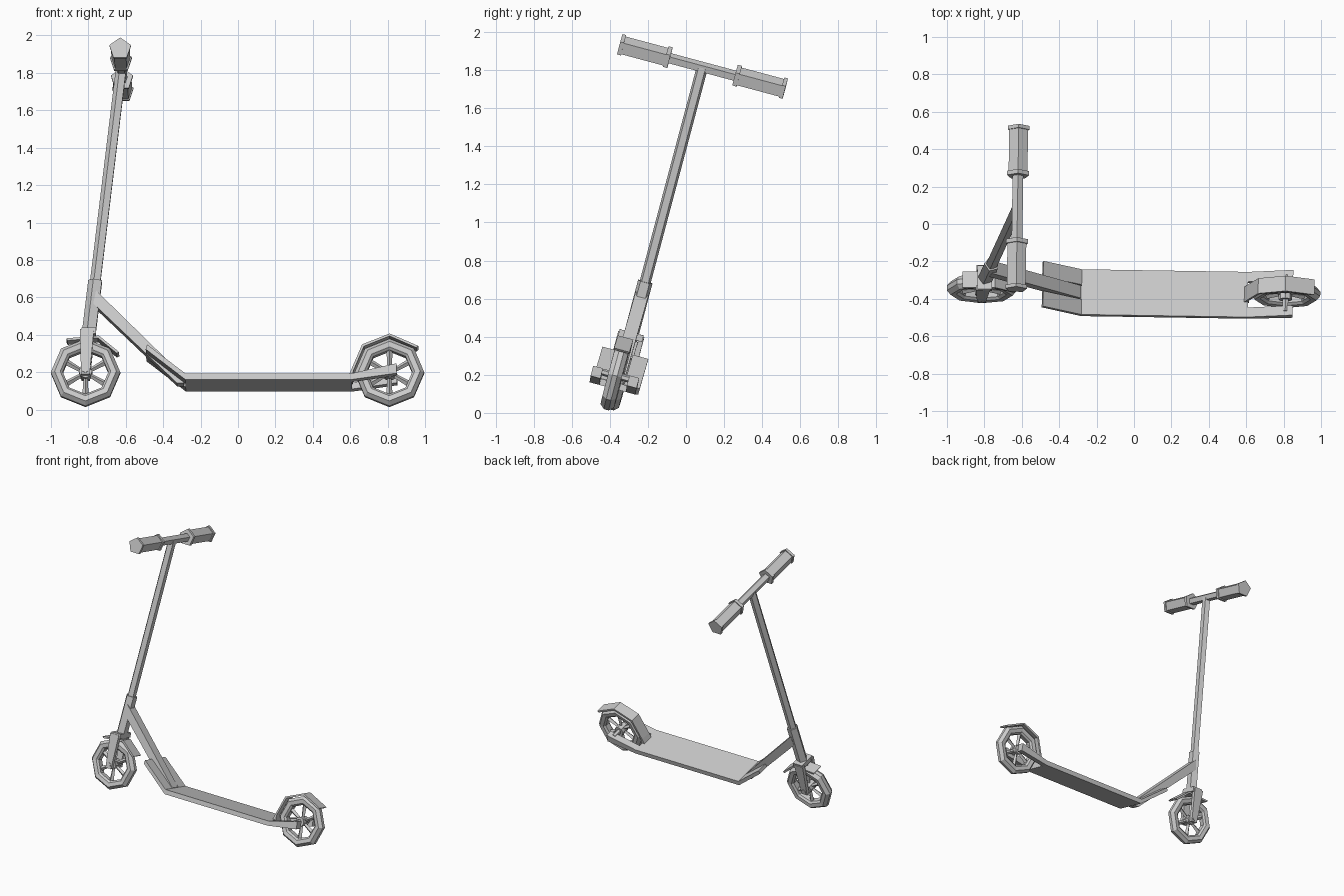
import bpy, bmesh
from math import cos, sin, pi, radians
from mathutils import Matrix, Vector

if "Cube" in bpy.data.objects:
    bpy.data.objects.remove(bpy.data.objects["Cube"])

# The scooter is built upright (axles at height 0), then leaned to one side
LEAN = (Matrix.Translation((0, -0.358, 0.196))
        @ Matrix.Rotation(radians(-0.9), 4, 'Z')
        @ Matrix.Rotation(radians(-15), 4, 'X'))
FRONT, REAR = -0.815, 0.81


def finish(name, bm):
    bmesh.ops.recalc_face_normals(bm, faces=bm.faces)
    me = bpy.data.meshes.new(name)
    bm.to_mesh(me)
    bm.free()
    ob = bpy.data.objects.new(name, me)
    ob.matrix_world = LEAN
    bpy.context.collection.objects.link(ob)
    return ob


def loft(name, rings, closed=False):
    """Skin rings of points; cap the ends unless the loft is closed."""
    bm = bmesh.new()
    rs = [[bm.verts.new(p) for p in ring] for ring in rings]
    n = len(rs[0])
    pairs = list(zip(rs, rs[1:])) + ([(rs[-1], rs[0])] if closed else [])
    for a, b in pairs:
        for i in range(n):
            j = (i + 1) % n
            bm.faces.new((a[i], a[j], b[j], b[i]))
    if not closed:
        bm.faces.new(rs[0])
        bm.faces.new(rs[-1])
    return finish(name, bm)


def slab(name, pts, y0, y1):
    """Side profile (x, z) extruded across the scooter."""
    return loft(name, [[(x, y, z) for x, z in pts] for y in (y0, y1)])


def tube(name, p, q, r0, r1=None, n=5, up=(0, 0, 1)):
    """Straight n-sided tube with one corner towards 'up'."""
    p, q = Vector(p), Vector(q)
    d = (q - p).normalized()
    a = Vector(up)
    a = (a - d * a.dot(d)).normalized()
    b = d.cross(a)
    ring = lambda c, r: [c + r * (a * cos(2 * pi * i / n) + b * sin(2 * pi * i / n)) for i in range(n)]
    return loft(name, [ring(p, r0), ring(q, r1 or r0)])


def fender(name, cx, angles, w, start=()):
    """Bent plate wrapped around a wheel."""
    def arc(r):
        return [(cx + r * cos(radians(t)), r * sin(radians(t))) for t in angles]
    pts = arc(0.207) + list(start) + arc(0.193)[::-1]
    return slab(name, pts, -w, w)


# Wheels: eight-sided tyre, hub, six spokes, axle
def wheel(name, cx, axle):
    prof = [(0.186, -0.013), (0.186, 0.013), (0.165, 0.037), (0.135, 0.033),
            (0.122, 0.02), (0.122, -0.02), (0.135, -0.033), (0.165, -0.037)]
    loft(name + "_tyre", [[(cx + r * cos(k * pi / 4), y, r * sin(k * pi / 4)) for r, y in prof]
                          for k in range(8)], closed=True)
    tube(name + "_hub", (cx, -0.035, 0), (cx, 0.035, 0), 0.036, n=8)
    tube(name + "_axle", (cx, -axle, 0), (cx, axle, 0), 0.018, n=6)
    for k in range(6):
        c, s = cos(pi / 2 + k * pi / 3), sin(pi / 2 + k * pi / 3)
        tube(name + "_spoke", (cx + 0.025 * c, 0, 0.025 * s), (cx + 0.125 * c, 0, 0.125 * s),
             0.011, 0.017, n=4, up=(0, 1, 0))


wheel("front_wheel", FRONT, 0.075)
wheel("rear_wheel", REAR, 0.1)

# Fenders
fender("front_fender", FRONT, (30, 70, 120), 0.045)
fender("rear_fender", REAR, (42, 90, 135, 180), 0.042,
       start=[(0.59, -0.036), (0.615, -0.055)])

# Deck with upturned front prongs and rear arms
slab("deck", [(-0.28, -0.036), (0.61, -0.036), (0.61, -0.07), (-0.28, -0.07)], -0.125, 0.125)
for s in (-1, 1):
    slab("deck_front_prong", [(-0.28, -0.036), (-0.485, 0.124), (-0.492, 0.098), (-0.28, -0.07)],
         s * 0.04, s * 0.125)
    slab("deck_rear_arm", [(0.61, -0.036), (0.85, 0.02), (0.85, -0.035), (0.61, -0.07)],
         s * 0.072, s * 0.125)

# Neck running from the head tube down into the deck slot
slab("neck", [(-0.76, 0.447), (-0.283, -0.034), (-0.29, -0.066), (-0.325, -0.066), (-0.775, 0.375)],
     -0.035, 0.035)


# Steering column
def on_axis(z):
    return (-0.82 + 0.1134 * z, 0, z)


tube("head_tube", on_axis(0.19), on_axis(0.51), 0.041, up=(-1, 0, 0))
tube("stem", on_axis(0.48), on_axis(1.675), 0.031, up=(-1, 0, 0))

# Fork crown and tapered legs
slab("fork_crown", [(-0.838, 0.2), (-0.838, 0.235), (-0.76, 0.235), (-0.76, 0.2)], -0.065, 0.065)
for s in (-1, 1):
    slab("fork_leg", [(-0.845, 0.225), (-0.77, 0.225), (-0.792, -0.025), (-0.838, -0.025)],
         s * 0.043, s * 0.07)

# Handlebar with collared grips
bx, _, bz = on_axis(1.675)
bar = lambda name, y0, y1, r: tube(name, (bx, y0, bz), (bx, y1, bz), r)
bar("handlebar", -0.42, 0.42, 0.03)
for s in (-1, 1):
    bar("grip", s * 0.18, s * 0.44, 0.053)
    bar("grip_inner_collar", s * 0.177, s * 0.2, 0.062)
    bar("grip_end_collar", s * 0.43, s * 0.45, 0.061)
